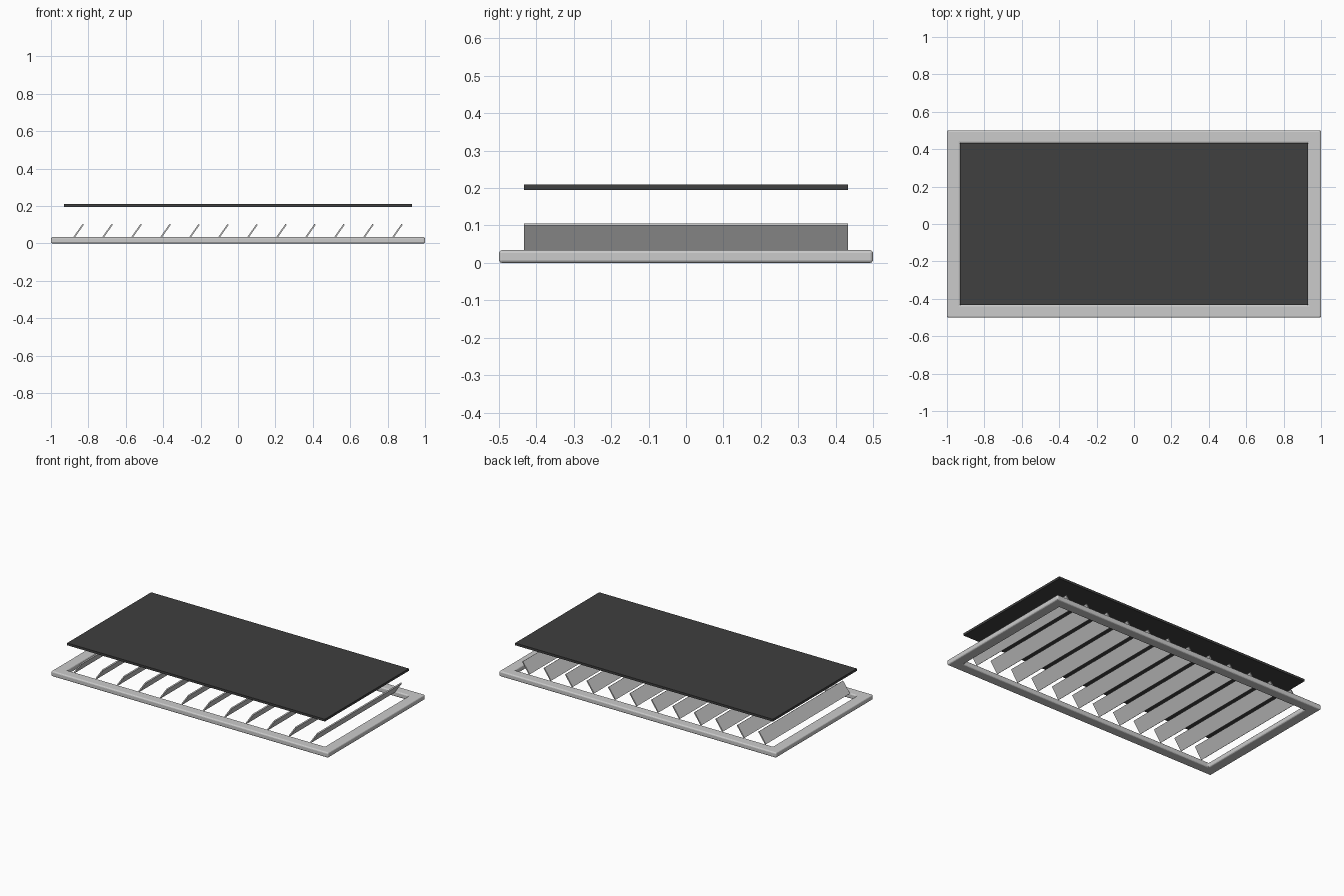
import bpy, bmesh
from math import radians

if "Cube" in bpy.data.objects:
    bpy.data.objects.remove(bpy.data.objects["Cube"])

OUT_X, OUT_Y = 1.0, 0.5      # frame outer half sizes
IN_X, IN_Y = 0.93, 0.433     # opening half sizes
FRAME_H = 0.034


def link(name, bm):
    bmesh.ops.recalc_face_normals(bm, faces=bm.faces)
    mesh = bpy.data.meshes.new(name)
    bm.to_mesh(mesh)
    bm.free()
    obj = bpy.data.objects.new(name, mesh)
    bpy.context.collection.objects.link(obj)
    return obj


def box(name, size, loc, tilt=0.0):
    bm = bmesh.new()
    bmesh.ops.create_cube(bm, size=1.0)
    bmesh.ops.scale(bm, vec=size, verts=bm.verts)
    obj = link(name, bm)
    obj.location = loc
    obj.rotation_euler.y = tilt
    return obj


# Rectangular frame: a square profile carried round four mitred corners
bm = bmesh.new()
rings = []
for sx, sy in ((-1, -1), (1, -1), (1, 1), (-1, 1)):
    profile = ((OUT_X, OUT_Y, 0), (OUT_X, OUT_Y, FRAME_H),
               (IN_X, IN_Y, FRAME_H), (IN_X, IN_Y, 0))
    rings.append([bm.verts.new((sx * x, sy * y, z)) for x, y, z in profile])
for i in range(4):
    a, b = rings[i], rings[(i + 1) % 4]
    for j in range(4):
        k = (j + 1) % 4
        bm.faces.new((a[j], b[j], b[k], a[k]))
frame = link("frame", bm)
bevel = frame.modifiers.new("rounded_edges", "BEVEL")
bevel.width = 0.008
bevel.segments = 3
bevel.limit_method = "ANGLE"

# Row of tilted slats across the opening
COUNT = 12
step = 2 * IN_X / COUNT
for i in range(COUNT):
    x = -IN_X + step * (i + 0.5)
    box(f"slat_{i + 1:02d}", (0.087, 2 * IN_Y, 0.008), (x, 0, 0.067), radians(-55))

# Dark flat panel hovering above the slats
panel = box("filter_panel", (2 * IN_X, 2 * IN_Y, 0.015), (0, 0, 0.2025))
dark = bpy.data.materials.new("dark_grey")
dark.diffuse_color = (0.05, 0.05, 0.05, 1)
dark.use_nodes = True
dark.node_tree.nodes["Principled BSDF"].inputs["Base Color"].default_value = dark.diffuse_color
panel.data.materials.append(dark)
